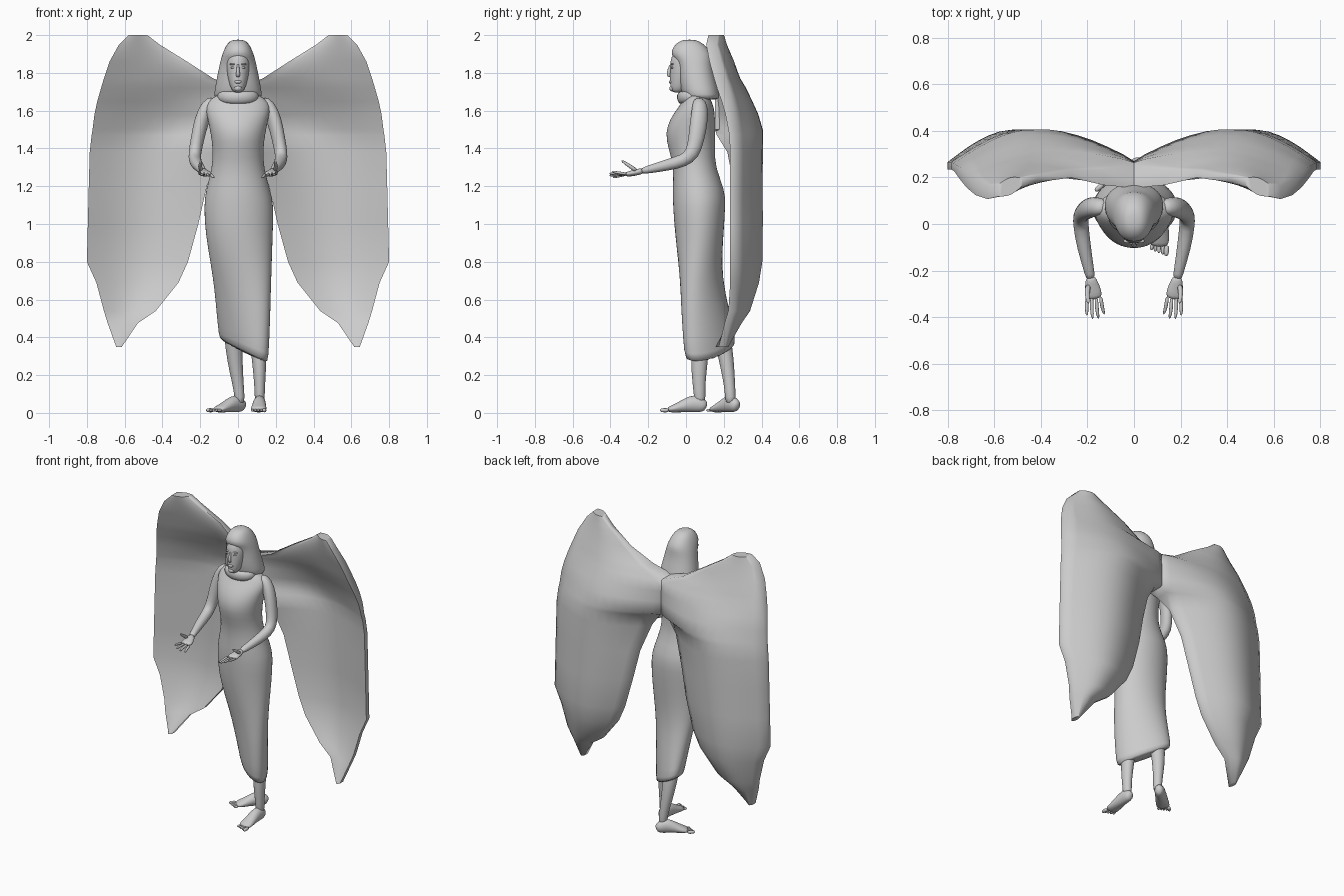
import bpy, bmesh, math
from mathutils import Vector


def skin(name, rings, subsurf=0, sharp=50):
    """Join equal-length rings of points into a closed, smooth skin."""
    bm = bmesh.new()
    loops = [[bm.verts.new(p) for p in r] for r in rings]
    n = len(loops[0])
    for a, b in zip(loops, loops[1:]):
        for i in range(n):
            j = (i + 1) % n
            bm.faces.new((a[i], a[j], b[j], b[i]))
    bm.faces.new(loops[0])
    bm.faces.new(loops[-1])
    bmesh.ops.recalc_face_normals(bm, faces=bm.faces)
    for f in bm.faces:
        f.smooth = True
    me = bpy.data.meshes.new(name)
    bm.to_mesh(me)
    bm.free()
    if not subsurf:
        me.set_sharp_from_angle(angle=math.radians(sharp))
    ob = bpy.data.objects.new(name, me)
    bpy.context.collection.objects.link(ob)
    if subsurf:
        m = ob.modifiers.new("smooth", 'SUBSURF')
        m.levels = m.render_levels = subsurf
    return ob


def stack(name, rows, n=24, power=2.0, tilt=0.0):
    """Horizontal oval sections (z, cx, cy, rx, ry[, skew]); tilt slopes the hem."""
    rings = []
    for k, (z, cx, cy, rx, ry, *skew) in enumerate(rows):
        ring = []
        for i in range(n):
            a = 2 * math.pi * i / n
            c, s = math.cos(a), math.sin(a)
            x = rx * math.copysign(abs(c) ** (2 / power), c)
            y = ry * math.copysign(abs(s) ** (2 / power), s) - x * (skew[0] if skew else 0)
            ring.append((cx + x, cy + y, z - (tilt * x if k < 2 else 0)))
        rings.append(ring)
    return skin(name, rings, 1)


def tube(name, path, up=(0, 0, 1), n=12):
    """Limb along (x, y, z, half width, half height) points."""
    pts = [Vector(p[:3]) for p in path]
    rings = []
    for i, p in enumerate(path):
        t = (pts[min(i + 1, len(pts) - 1)] - pts[max(i - 1, 0)]).normalized()
        side = t.cross(Vector(up)).normalized()
        top = side.cross(t)
        rings.append([pts[i] + side * p[3] * math.cos(2 * math.pi * k / n)
                      + top * p[4] * math.sin(2 * math.pi * k / n) for k in range(n)])
    return skin(name, rings, 1)


def blob(name, loc, scale):
    bpy.ops.mesh.primitive_uv_sphere_add(segments=16, ring_count=10, location=loc)
    ob = bpy.context.object
    ob.name = name
    ob.scale = scale
    bpy.ops.object.shade_smooth()
    return ob


# Dress: long gown, its lower part skewed along the stride of the legs
stack("dress", [
    (.32, .03, .13, .126, .105, .62), (.345, .03, .127, .132, .11, .62),
    (.50, .03, .108, .142, .112, .5), (.65, .025, .088, .15, .108, .32),
    (.78, .018, .075, .162, .113, .15), (.95, .005, .07, .18, .13),
    (1.10, .005, .07, .187, .14), (1.18, 0, .068, .172, .14),
    (1.30, 0, .045, .136, .11), (1.40, 0, .03, .134, .124),
    (1.48, 0, .022, .146, .134), (1.56, 0, .035, .162, .12),
    (1.62, 0, .055, .178, .094), (1.665, 0, .06, .15, .07),
    (1.70, 0, .05, .075, .05)], tilt=.5)

# Head, hood and neck scarf
stack("neck", [(1.62, 0, .04, .05, .05), (1.68, 0, .03, .043, .043), (1.78, 0, .015, .043, .043)], 16)
stack("face", [
    (1.695, 0, -.045, .018, .022), (1.71, 0, -.038, .034, .044),
    (1.745, 0, -.025, .047, .06), (1.79, 0, -.015, .058, .07),
    (1.84, 0, -.008, .064, .076), (1.88, 0, -.004, .062, .078), (1.93, 0, 0, .045, .05)])
stack("hood", [
    (1.655, 0, .09, .122, .09), (1.68, 0, .078, .13, .10), (1.75, 0, .062, .117, .10),
    (1.82, 0, .05, .103, .092), (1.87, 0, .042, .092, .097), (1.90, 0, .026, .083, .11),
    (1.94, 0, .02, .067, .088), (1.968, 0, .018, .045, .055), (1.976, 0, .018, .02, .022)],
    power=2.2)
tube("nose", [(0, -.078, 1.85, .006, .006), (0, -.089, 1.815, .008, .01),
              (0, -.094, 1.79, .012, .013), (0, -.083, 1.778, .01, .006)], up=(0, 1, 0))
blob("lips", (0, -.079, 1.752), (.02, .012, .009))
blob("chin", (0, -.072, 1.718), (.02, .016, .016))
for s in (-1, 1):
    blob("eye", (s * .026, -.072, 1.828), (.013, .008, .006))
    blob("brow", (s * .027, -.073, 1.846), (.019, .009, .005))
bpy.ops.mesh.primitive_torus_add(major_radius=.077, minor_radius=.027, major_segments=28,
                                 minor_segments=12, location=(0, .03, 1.675))
scarf = bpy.context.object
scarf.name = "scarf"
scarf.scale = (1.05, .75, 1.2)
scarf.rotation_euler = (.12, 0, 0)
bpy.ops.object.shade_smooth()

# Wings: (z, inner x, outer x, inner y, bulge depth, outer y, extra rim thickness)
wing_rows = [
    (2.00, .48, .58, .18, 0, .145, .01), (1.95, .415, .63, .195, .01, .135, .012),
    (1.86, .27, .68, .215, .03, .155, .015), (1.77, .13, .71, .20, .06, .18, .015),
    (1.72, -.02, .725, .205, .08, .195, .015), (1.65, -.02, .745, .205, .105, .215, .01),
    (1.58, -.02, .76, .205, .13, .23, .005), (1.50, -.02, .77, .205, .15, .24, 0),
    (1.47, .05, .775, .21, .145, .245, 0), (1.38, .10, .785, .235, .13, .25, 0),
    (1.20, .165, .79, .27, .112, .25, 0), (1.00, .21, .795, .285, .105, .25, 0),
    (.80, .265, .80, .29, .10, .25, 0), (.69, .315, .75, .285, .085, .25, 0),
    (.54, .435, .71, .27, .05, .24, 0), (.475, .53, .69, .25, .025, .22, 0),
    (.35, .615, .645, .19, 0, .19, 0)]
for s in (-1, 1):
    rings = []
    for z, xi, xo, yi, bulge, yo, rim in wing_rows:
        front, back = [], []
        for k in range(13):
            u = k / 12
            wave = math.sin(math.pi * u)
            x = s * (xi + (xo - xi) * u)
            y = yi + (yo - yi) * u + bulge * wave
            root = .04 * max(0, 1 - abs(x) / .3) ** 1.5 if 1.4 < z < 1.8 else 0
            t = .016 + .018 * wave + rim * u * u + root
            front.append((x, y - t, z))
            back.append((x, y + t, z))
        rings.append(front + back[::-1])
    skin("wing", rings, sharp=65)

# Arms reaching forward with open palms
for s in (-1, 1):
    tube("arm", [(s * x, y, z, a, b) for x, y, z, a, b in [
        (.115, .07, 1.655, .028, .033), (.16, .075, 1.628, .04, .045),
        (.193, .07, 1.55, .04, .05), (.215, .055, 1.45, .036, .044),
        (.23, .035, 1.37, .034, .04), (.228, -.01, 1.335, .034, .036),
        (.215, -.10, 1.312, .031, .031), (.195, -.19, 1.29, .023, .022),
        (.185, -.24, 1.28, .021, .017)]], up=(0, -.55, .8), n=14)
    tube("palm", [(s * x, y, z, a, b) for x, y, z, a, b in [
        (.187, -.225, 1.283, .021, .017), (.182, -.255, 1.275, .029, .017),
        (.175, -.29, 1.267, .038, .016), (.171, -.325, 1.262, .036, .012)]])
    for k, length in enumerate((.07, .09, .09, .075)):
        x = .143 + k * .019
        dx = (k - 1.7) * .006
        zt = 1.245 + k * .011
        tube("finger", [(s * x, -.31, 1.264, .009, .009),
                        (s * (x + dx * .5), -.32 - length / 2, (1.264 + zt) / 2, .009, .008),
                        (s * (x + dx - .006), -.32 - length, zt, .006, .006)], n=8)
    tube("thumb", [(s * .195, -.26, 1.28, .014, .013), (s * .203, -.295, 1.305, .012, .011),
                   (s * .195, -.345, 1.338, .007, .007)], n=8)

# Legs below the hem: knee, calf, ankle; then the bare feet
legs = {
    "front": ([(.09, .085, .5, .05, .05), (.11, .075, .34, .043, .048), (.114, .068, .22, .035, .042),
               (.115, .07, .12, .027, .031), (.115, .075, .04, .028, .032)],
              Vector((.116, .105, 0)), Vector((.108, -.10, 0))),
    "back": ([(-.03, .17, .5, .055, .05), (-.022, .205, .34, .046, .044), (-.01, .222, .22, .037, .036),
              (.006, .234, .12, .027, .028), (.01, .236, .04, .029, .03)],
             Vector((.03, .272, 0)), Vector((-.118, .142, 0)))}
for side, (path, heel, toe) in legs.items():
    tube(side + "_leg", path, up=(0, 1, 0), n=14)
    steps = [(-.02, .03, .018, .022), (.08, .04, .031, .038), (.3, .052, .034, .05),
             (.55, .038, .038, .036), (.8, .023, .043, .022), (1.0, .016, .042, .014)]
    tube(side + "_foot", [(*(heel.lerp(toe, f) + Vector((0, 0, z))), a, b) for f, z, a, b in steps], n=14)
    d = (toe - heel).normalized()
    across = d.cross(Vector((0, 0, 1)))
    for k in range(5):
        base = toe + across * (k - 2) * .016 - d * .012
        rank = 4 - k if side == "back" else k
        r = .0125 if rank == 0 else .0085
        tip = base + d * (.05 - rank * .006)
        tube(side + "_toe", [(*base, r, r), (*base.lerp(tip, .6), r, r), (*tip, r * .7, r * .7)], n=8).location.z = .014
